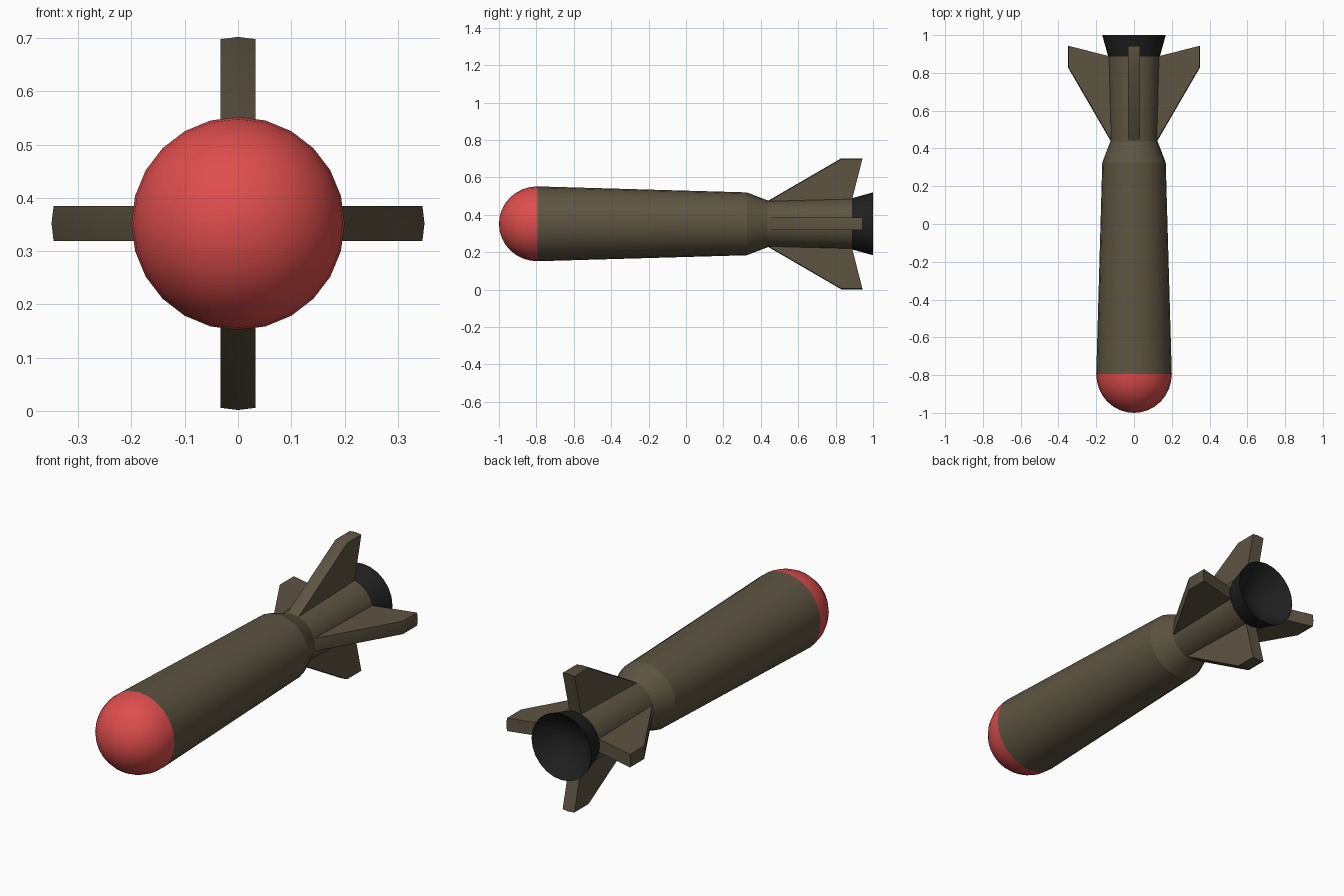
import bpy, bmesh, math
from mathutils import Matrix

if "Cube" in bpy.data.objects:
    bpy.data.objects.remove(bpy.data.objects["Cube"])

AXIS_Z = 0.352   # height of the rocket's long axis
SIDES = 24


def material(name, rgb):
    m = bpy.data.materials.new(name)
    m.diffuse_color = (*rgb, 1)
    m.use_nodes = True
    m.node_tree.nodes["Principled BSDF"].inputs["Base Color"].default_value = m.diffuse_color
    return m


RED = material("nose red", (0.73, 0.075, 0.075))
OLIVE = material("olive drab", (0.110, 0.090, 0.055))
BLACK = material("nozzle black", (0.014, 0.014, 0.014))


def finish(name, bm, mat, angle):
    bmesh.ops.recalc_face_normals(bm, faces=bm.faces)
    me = bpy.data.meshes.new(name)
    bm.to_mesh(me)
    bm.free()
    me.materials.append(mat)
    ob = bpy.data.objects.new(name, me)
    bpy.context.collection.objects.link(ob)
    ob.location.z = AXIS_Z
    bpy.ops.object.select_all(action='DESELECT')
    ob.select_set(True)
    bpy.context.view_layer.objects.active = ob
    bpy.ops.object.shade_smooth_by_angle(angle=math.radians(angle))
    return ob


def lathe(name, profile, mat, angle=30):
    """Revolve (y, radius) points round the y axis."""
    bm = bmesh.new()
    rings = []
    for y, r in profile:
        if r == 0:
            rings.append([bm.verts.new((0, y, 0))] * SIDES)
        else:
            rings.append([bm.verts.new((r * math.sin(math.tau * k / SIDES), y,
                                        r * math.cos(math.tau * k / SIDES)))
                          for k in range(SIDES)])
    for a, b in zip(rings, rings[1:]):
        for k in range(SIDES):
            n = (k + 1) % SIDES
            bm.faces.new(list(dict.fromkeys((a[k], a[n], b[n], b[k]))))
    return finish(name, bm, mat, angle)


# Rounded nose
nose = [(-0.795 - 0.205 * math.cos(i * math.pi / 16), 0.2 * math.sin(i * math.pi / 16))
        for i in range(9)]
nose[0] = (-1.0, 0)
lathe("nose_cap", nose, RED)

# Tapered body, shoulder and tail tube
lathe("body", [(-0.795, 0.2), (0.325, 0.168)], OLIVE)
lathe("shoulder", [(0.325, 0.168), (0.437, 0.125)], OLIVE)
lathe("tail_tube", [(0.437, 0.125), (0.888, 0.137)], OLIVE)

# Flared nozzle with a hollow bell
lathe("nozzle", [(0.888, 0.137), (1.0, 0.168), (0.91, 0.085), (0.895, 0)], BLACK, 40)

# Four swept fins, each with a slight ridge along its middle
OUTLINE = [(0.437, 0.122), (0.83, 0.35), (0.943, 0.35), (0.888, 0.134)]
for i, side in enumerate(("top", "right", "bottom", "left")):
    bm = bmesh.new()
    cols = [[bm.verts.new((x, y, r - drop)) for y, r in OUTLINE]
            for x, drop in ((-0.033, 0.004), (0, 0), (0.033, 0.004))]
    bm.faces.new(cols[0])
    bm.faces.new(cols[2])
    for a, b in zip(cols, cols[1:]):
        for k in range(4):
            n = (k + 1) % 4
            bm.faces.new((a[k], a[n], b[n], b[k]))
    bm.transform(Matrix.Rotation(i * math.pi / 2, 4, 'Y'))
    finish(side + "_fin", bm, OLIVE, 30)
